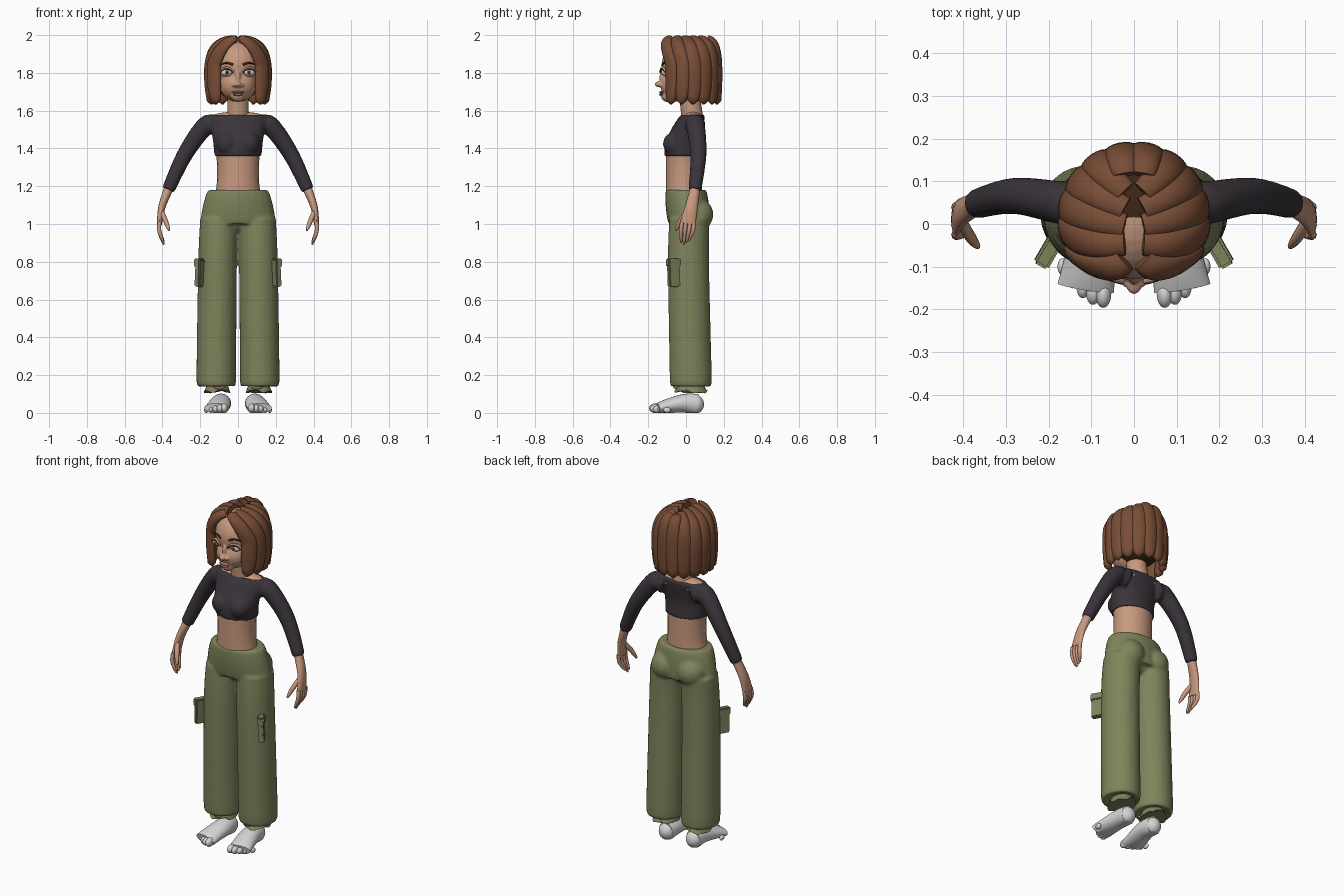
import bpy, bmesh, random
from math import sin, cos, pi, radians
from mathutils import Vector, Matrix

random.seed(4)
default_cube = bpy.data.objects.get("Cube")
if default_cube:
    bpy.data.objects.remove(default_cube, do_unlink=True)


def material(name, *rgb):
    mat = bpy.data.materials.new(name)
    mat.use_nodes = True
    mat.diffuse_color = (*rgb, 1)
    mat.node_tree.nodes["Principled BSDF"].inputs["Base Color"].default_value = (*rgb, 1)
    return mat


SKIN = material("skin", .58, .32, .21)
LIP = material("lip", .42, .19, .13)
HAIR = material("brown_hair", .19, .075, .037)
DARK = material("dark_brown", .045, .018, .007)
SHIRT = material("charcoal_cloth", .042, .034, .042)
PANTS = material("olive_cloth", .21, .23, .105)
FOOT = material("pale_grey", .66, .66, .66)
WHITE = material("eye_white", .75, .72, .68)
IRIS = material("iris", .22, .16, .1)


def smooth_path(points, steps):
    """Catmull-Rom curve through a few points."""
    last = len(points) - 1
    path = []
    for i in range(last):
        before, start, end, after = (Vector(points[min(max(i + k, 0), last)]) for k in (-1, 0, 1, 2))
        for j in range(steps):
            t = j / steps
            path.append(start + (end - before) * t / 2
                        + (2 * before - 5 * start + 4 * end - after) * t ** 2 / 2
                        + (3 * start - before - 3 * end + after) * t ** 3 / 2)
    return path + [Vector(points[last])]


def taper(start, end):
    """Round section that changes evenly along a path."""
    return lambda t: (start + (end - start) * t,) * 2


def loft(bm, points, size, ref=(1, 0, 0), level=False, sides=24, steps=6, side=1):
    """Sweep an ellipse; size(t) gives its radius along ref and across it."""
    path = smooth_path(points, steps)
    end = len(path) - 1
    rings = []
    for i, centre in enumerate(path):
        along = Vector((0, 0, 1))
        if not level:
            along = (path[min(i + 1, end)] - path[max(i - 1, 0)]).normalized()
        u = Vector(ref)
        u = (u - along * u.dot(along)).normalized()
        v = along.cross(u)
        wide, deep = size(i / end)
        ring = []
        for k in range(sides):
            angle = 2 * pi * k / sides
            p = centre + u * wide * cos(angle) + v * deep * sin(angle)
            ring.append(bm.verts.new((p.x * side, p.y, p.z)))
        rings.append(ring)
    for lower, upper in zip(rings, rings[1:]):
        for k in range(sides):
            n = (k + 1) % sides
            bm.faces.new((lower[k], lower[n], upper[n], upper[k]))
    bm.faces.new(rings[0])
    bm.faces.new(rings[-1])
    return rings


def ball(bm, location, size):
    matrix = Matrix.Translation(location) @ Matrix.Diagonal((*size, 1))
    bmesh.ops.create_uvsphere(bm, u_segments=24, v_segments=16, radius=1, matrix=matrix)


def finish(bm, name, mat, mirror=False, blend=0):
    bmesh.ops.recalc_face_normals(bm, faces=bm.faces[:])
    for face in bm.faces:
        face.smooth = True
    mesh = bpy.data.meshes.new(name)
    bm.to_mesh(mesh)
    bm.free()
    mesh.materials.append(mat)
    mesh.set_sharp_from_angle(angle=radians(55))
    ob = bpy.data.objects.new(name, mesh)
    bpy.context.collection.objects.link(ob)
    if mirror:
        ob.modifiers.new("Mirror", 'MIRROR').use_mirror_merge = False
    if blend:
        remesh = ob.modifiers.new("Blend", 'REMESH')
        remesh.mode, remesh.voxel_size, remesh.use_smooth_shade = 'VOXEL', blend, True
        soften = ob.modifiers.new("Soften", 'SMOOTH')
        soften.factor, soften.iterations = .5, 5


def lofted(name, mat, points, size, mirror=False, **options):
    bm = bmesh.new()
    loft(bm, points, size, **options)
    finish(bm, name, mat, mirror)


def rounded(name, mat, location, size, mirror=False):
    bm = bmesh.new()
    ball(bm, location, size)
    finish(bm, name, mat, mirror)


# Joints of the arm, shared by sleeve and hand
shoulder = Vector((.17, .05, 1.52))
elbow = Vector((.28, .066, 1.37))
cuff = Vector((.37, .047, 1.18))
knuckles = Vector((.416, .01, 1))

# Bare midriff, shoulders and neck
lofted("midriff", SKIN, [(0, -.01, 1.15), (0, -.01, 1.4)],
       lambda t: (.11 + .015 * (2 * t - 1) ** 2, .095), level=True, steps=12)
rounded("bare_shoulders", SKIN, (0, .036, 1.55), (.17, .058, .045))
lofted("neck", SKIN, [(0, .036, 1.55), (0, .01, 1.74)], taper(.058, .054), level=True)

# Cropped top with sleeves
bm = bmesh.new()
loft(bm, [(0, -.01, 1.36), (0, -.01, 1.45), (0, .035, 1.578)],
     lambda t: (.126 + .034 * t * t, .104 - .042 * t * t), level=True)
for s in (1, -1):
    ball(bm, (s * .058, -.064, 1.425), (.058, .058, .06))
    loft(bm, [(.1, .045, 1.52), shoulder, elbow, cuff], taper(.06, .034), side=s)
finish(bm, "cropped_top", SHIRT, blend=.008)


# Loose trousers: hips, seat and legs blended together
def leg_size(t):
    gather = 1 - max(0, 3 * t - 2) ** 2 / 2
    radius = (.1 + .008 * t) * gather
    return radius, radius * 1.06


bm = bmesh.new()
loft(bm, [(0, 0, 1.18), (0, .015, 1)],
     lambda t: (.157 + .043 * sin(t * pi / 2), .107 + .008 * sin(t * pi)), level=True, steps=12)
ball(bm, (0, .015, 1.02), (.1, .08, .07))
for s in (1, -1):
    ball(bm, (s * .085, .06, 1.05), (.085, .085, .085))
    loft(bm, [(.1, .018, 1.03), (.108, .013, .8), (.115, .025, .2), (.112, .025, .15)],
         leg_size, level=True, side=s)
finish(bm, "trousers", PANTS, blend=.008)

# Ragged ankle cuffs with bare ankles inside
bm = bmesh.new()
rings = loft(bm, [(.11, .026, .16), (.11, .026, .11)],
             lambda t: (.05 + .02 * t, .06 + .028 * t), level=True, steps=4)
for v in rings[-1]:
    v.co.z += random.uniform(-.008, .014)
finish(bm, "ankle_cuffs", PANTS, mirror=True)
rounded("ankles", SKIN, (.1, -.045, .14), (.03, .022, .017), mirror=True)

# Side pockets, angled outward, each with a flap
bm = bmesh.new()
turn = Matrix.Rotation(radians(30), 4, 'Z') @ Matrix.Rotation(radians(-3), 4, 'Y')
for height, size in ((.735, (.03, .07, .135)), (.795, (.038, .08, .045))):
    bmesh.ops.create_cube(bm, size=1, matrix=Matrix.Translation((.2, -.064, height)) @ turn
                          @ Matrix.Diagonal((*size, 1)))
bmesh.ops.bevel(bm, geom=bm.edges[:], offset=.006, segments=2, affect='EDGES')
finish(bm, "side_pockets", PANTS, mirror=True)

# Feet with flat soles and toes
bm = bmesh.new()
ball(bm, (.09, .05, .045), (.046, .045, .05))
loft(bm, [(.09, .06, .045), (.092, -.02, .05), (.113, -.15, .024)],
     lambda t: (.045 + .022 * t, .055 - .028 * t * t))
for i in range(5):
    radius = .025 - .0025 * i
    ball(bm, (.072 + .024 * i, -.164 + .004 * i * i, radius), (radius * .75, radius * 1.3, radius))
for v in bm.verts:
    v.co.z = max(v.co.z, 0)
finish(bm, "feet", FOOT, mirror=True)


# Hands: palm, fingers and thumb
def digit_size(radius):
    return lambda t: (radius * (1 - .7 * t ** 4),) * 2


bm = bmesh.new()
loft(bm, [cuff, cuff.lerp(knuckles, .5) + Vector((.01, 0, 0)), knuckles],
     lambda t: (.025 - .012 * t, .026 + .016 * t), sides=16)
for i in range(4):
    spread = -.021 + .021 * i
    curl = .01 * abs(i - 1)
    loft(bm, [(knuckles.x, spread, 1.01), (knuckles.x, spread - .006, .96),
              (.393, spread * .6 - .012, .89 + curl)], digit_size(.011), sides=10)
loft(bm, [(.408, .01, 1.07), (.385, -.028, 1.02), (.365, -.055, .965)], digit_size(.014), sides=10)
finish(bm, "hands", SKIN, mirror=True)

# Head: skull, jaw, chin and nose blended together
bm = bmesh.new()
ball(bm, (0, .015, 1.84), (.125, .145, .135))
ball(bm, (0, -.035, 1.735), (.096, .1, .088))
ball(bm, (0, -.095, 1.68), (.038, .038, .035))
ball(bm, (0, -.143, 1.74), (.018, .022, .016))
ball(bm, (0, -.125, 1.775), (.013, .016, .035))
for s in (1, -1):
    ball(bm, (s * .019, -.132, 1.736), (.014, .016, .011))
finish(bm, "head", SKIN, blend=.005)


# Lips, eyes, lids, lashes and brows
def face_arc(height, lift, back=0):
    xs = [.06 + .034 * k / 2 for k in range(-2, 3)]
    return [(x, 3.5 * x * x - .137 + back, height + lift * (1 - ((x - .06) / .034) ** 2)) for x in xs]


rounded("upper_lip", LIP, (0, -.128, 1.697), (.034, .014, .007))
rounded("lower_lip", LIP, (0, -.128, 1.686), (.028, .015, .008))
rounded("eyeballs", WHITE, (.06, -.105, 1.803), (.03, .024, .022), mirror=True)
rounded("irises", IRIS, (.059, -.122, 1.803), (.014, .009, .015), mirror=True)
rounded("pupils", DARK, (.059, -.128, 1.803), (.006, .005, .007), mirror=True)
forward = dict(mirror=True, ref=(0, 1, 0), sides=10)
lofted("upper_eyelids", SKIN, face_arc(1.804, .024), taper(.006, .006), **forward)
lofted("lash_lines", DARK, face_arc(1.803, .018, -.005), taper(.003, .003), **forward)
lofted("eyebrows", DARK, face_arc(1.842, .01, .01), lambda t: (.005, .007 - .004 * t), **forward)

# Dark scalp under the hair, open at the face
bm = bmesh.new()
ball(bm, (0, .02, 1.815), (.148, .155, .16))
middles = {f: f.calc_center_median() for f in bm.faces}
opening = [f for f, middle in middles.items() if middle.y < 0 and middle.z < 1.93]
bmesh.ops.delete(bm, geom=opening, context='FACES')
finish(bm, "scalp", DARK)


# Bobbed hair: thick locks sweeping from a centre parting
def lock_size(t):
    wide = (.025 + .022 * t) * (1 - t ** 8) ** .5 + .004
    return wide, min(.022, wide * .8)


for i in range(6):
    hang = 54 + 23 * i
    part = hang - 34 * .45 ** i
    root = Vector((.022, -.085 + .04 * i))
    points = []
    for j in range(9):
        t = j / 8
        rise = 1 - t * t
        angle = radians(part + (hang - part) * min(1, 1.6 * t))
        reach = (1 - rise ** 6) ** .5 * (1 - .13 * t ** 8)
        flat = root.lerp(Vector((.16 * sin(angle), .015 - .158 * cos(angle))), reach)
        points.append((flat.x, flat.y, 1.632 + .345 * rise))
    middle = radians((part + hang) / 2)
    lofted(f"hair_lock_{i + 1}", HAIR, points, lock_size, mirror=True,
           ref=(cos(middle), sin(middle), 0), sides=20, steps=3)
